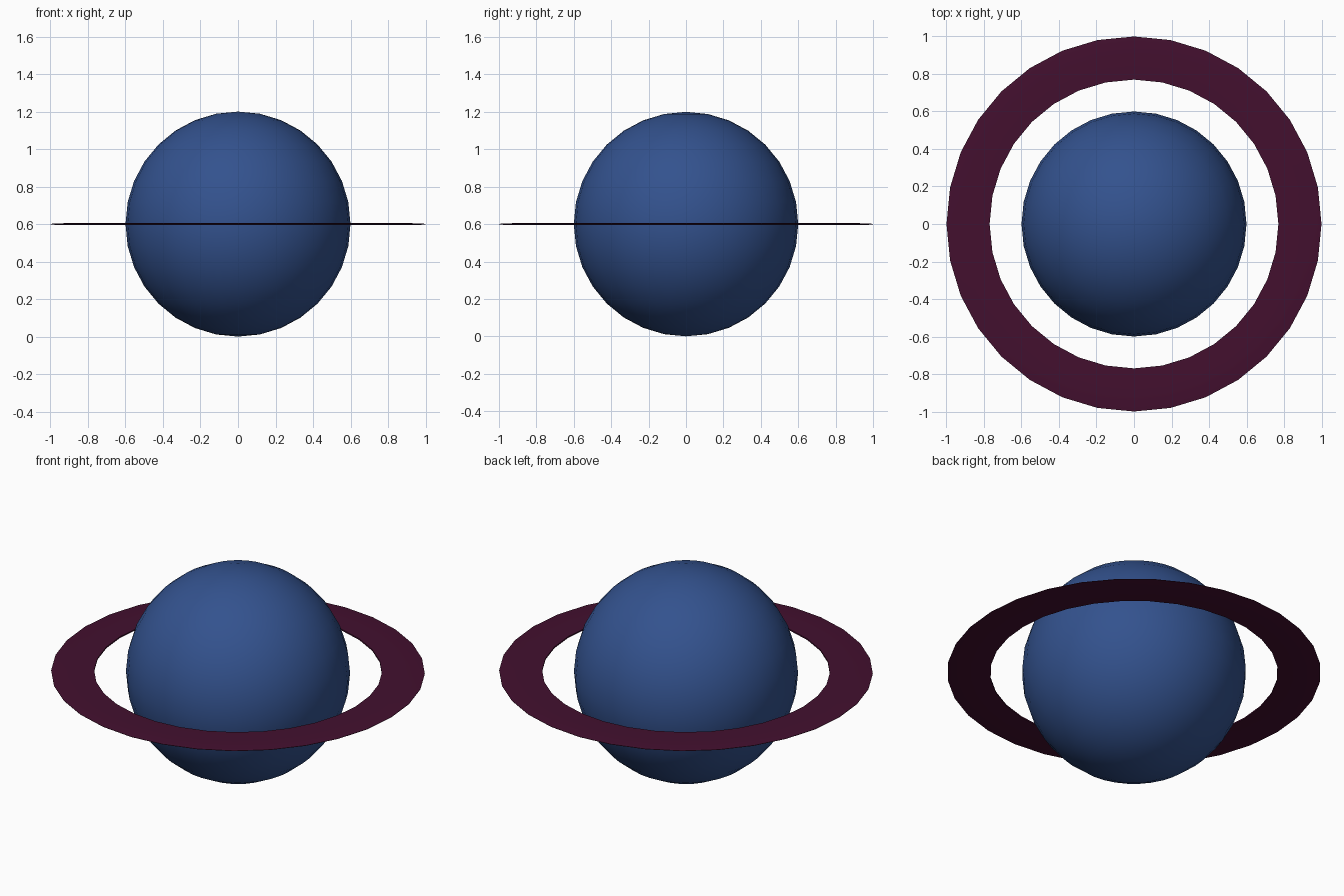
import bpy, bmesh, math

if "Cube" in bpy.data.objects:
    bpy.data.objects.remove(bpy.data.objects["Cube"])


def material(name, rgb):
    m = bpy.data.materials.new(name)
    m.diffuse_color = (*rgb, 1)
    m.use_nodes = True
    m.node_tree.nodes["Principled BSDF"].inputs["Base Color"].default_value = m.diffuse_color
    return m


blue = material("deep blue", (0.033, 0.084, 0.27))
plum = material("dark plum", (0.056, 0.005, 0.028))
SIDES = 32
MID = 0.6

# Planet body
bpy.ops.mesh.primitive_uv_sphere_add(segments=SIDES, ring_count=16, radius=0.6,
                                     location=(0, 0, MID))
planet = bpy.context.object
planet.name = "planet_body"
planet.data.materials.append(blue)
bpy.ops.object.shade_smooth()

# Thin flat ring, tapering to its outer rim: (radius, height) profile
profile = [(0.77, -0.004), (0.885, -0.005), (0.975, -0.004), (1.0, -0.001),
           (1.0, 0.001), (0.975, 0.004), (0.885, 0.005), (0.77, 0.004)]
bm = bmesh.new()
loops = []
for i in range(SIDES):
    a = 2 * math.pi * i / SIDES
    loops.append([bm.verts.new((r * math.cos(a), r * math.sin(a), z)) for r, z in profile])
n = len(profile)
for i in range(SIDES):
    p, q = loops[i], loops[(i + 1) % SIDES]
    for j in range(n):
        k = (j + 1) % n
        bm.faces.new((p[j], q[j], q[k], p[k]))
bmesh.ops.recalc_face_normals(bm, faces=bm.faces)
mesh = bpy.data.meshes.new("planet_ring")
bm.to_mesh(mesh)
bm.free()
ring = bpy.data.objects.new("planet_ring", mesh)
ring.location.z = MID
mesh.materials.append(plum)
bpy.context.collection.objects.link(ring)
bpy.ops.object.select_all(action='DESELECT')
ring.select_set(True)
bpy.context.view_layer.objects.active = ring
bpy.ops.object.shade_smooth_by_angle(angle=math.radians(30))
